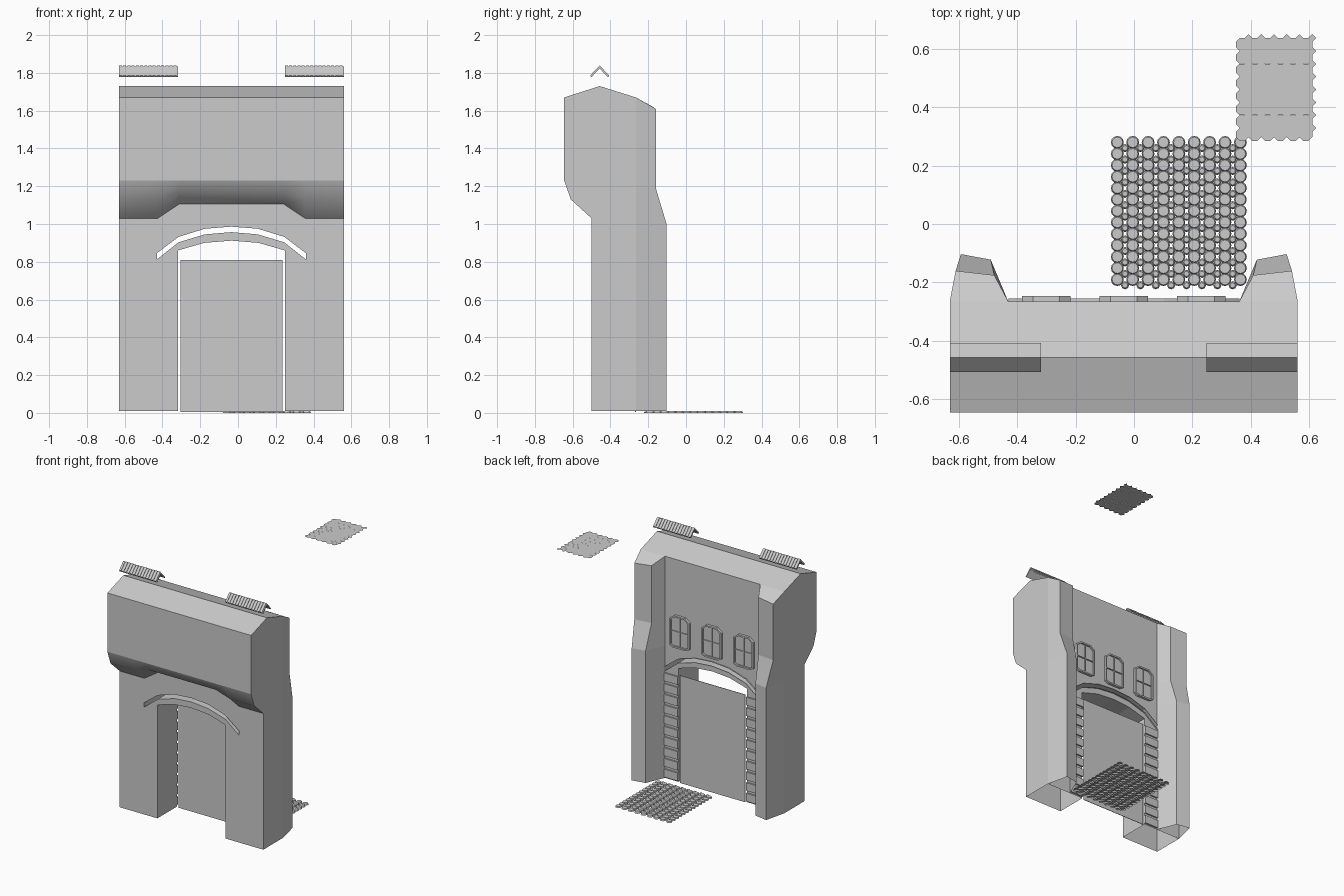
import bpy, bmesh
from math import pi, cos, sin

if "Cube" in bpy.data.objects:
    bpy.data.objects.remove(bpy.data.objects["Cube"])

CX = -0.035          # symmetry plane of the building
BACK = -0.265        # rear wall plane


def finish(bm, name, x=CX, normals=True):
    if normals:
        bmesh.ops.recalc_face_normals(bm, faces=bm.faces[:])
    me = bpy.data.meshes.new(name)
    bm.to_mesh(me)
    bm.free()
    ob = bpy.data.objects.new(name, me)
    ob.location.x = x
    bpy.context.collection.objects.link(ob)
    return ob


def loft(bm, rings, caps=True):
    """Skin closed rings of equal length; returns the side faces row by row."""
    vs = [[bm.verts.new(p) for p in r] for r in rings]
    n = len(rings[0])
    rows = [[bm.faces.new((a[i], a[(i + 1) % n], b[(i + 1) % n], b[i])) for i in range(n)]
            for a, b in zip(vs, vs[1:])]
    if caps:
        bm.faces.new(vs[0])
        bm.faces.new(vs[-1])
    return rows


def prism_y(bm, pts, y0, y1, caps=True):
    loft(bm, [[(x, y, z) for x, z in pts] for y in (y0, y1)], caps)


def box(bm, x0, x1, y0, y1, z0, z1):
    prism_y(bm, [(x0, z0), (x1, z0), (x1, z1), (x0, z1)], y0, y1)


def mirrored(half):
    """Arch line from right to left, given the right half ending on the centre."""
    return half + [(-x, z) for x, z in half[-2::-1]]


# Main wall: side profile swept across x, overhang lifts in the middle
bm = bmesh.new()
rings = []
for x, zb, zm in [(-.595, 1.03, 1.13), (-.39, 1.03, 1.13), (-.277, 1.105, 1.165),
                  (.277, 1.105, 1.165), (.39, 1.03, 1.13), (.595, 1.03, 1.13)]:
    prof = [(-.5, .01), (-.5, zb), (-.61, zm), (-.645, 1.23), (-.645, 1.67),
            (-.457, 1.73), (BACK, 1.67), (BACK, .01)]
    rings.append([(x, y, z) for y, z in prof])
for row in loft(bm, rings):
    row[1].smooth = row[2].smooth = True
wall = finish(bm, "gate_wall")

# Cut the gateway and the curved slot above it
opening = [(-.283, -.1), (.283, -.1)] + mirrored([(.283, .86), (.145, .90), (0, .912)])
slot = (mirrored([(.395, .845), (.28, .932), (.14, .975), (0, .986)])
        + mirrored([(.395, .812), (.28, .903), (.14, .945), (0, .957)])[::-1])
for name, pts in (("opening_cutter", opening), ("slot_cutter", slot)):
    bm = bmesh.new()
    prism_y(bm, pts, -.9, .2)
    cut = finish(bm, name)
    cut.hide_render = True
    mod = wall.modifiers.new(name, 'BOOLEAN')
    mod.object, mod.operation, mod.solver = cut, 'DIFFERENCE', 'EXACT'
dg = bpy.context.evaluated_depsgraph_get()
new = bpy.data.meshes.new_from_object(wall.evaluated_get(dg))
wall.modifiers.clear()
wall.data = new
for name in ("opening_cutter", "slot_cutter"):
    bpy.data.objects.remove(bpy.data.objects[name])

# The wall is open underneath
bm = bmesh.new()
bm.from_mesh(wall.data)
low = [f for f in bm.faces if all(v.co.z < .012 for v in f.verts)]
bmesh.ops.delete(bm, geom=low, context='FACES')
bm.to_mesh(wall.data)
bm.free()

# Rear buttresses, stepping in toward the top
for side, s in (("left", -1), ("right", 1)):
    bm = bmesh.new()
    rings = []
    for z, zo, zi, up in [(.01, .01, .01, 0), (1.0, 1.0, 1.0, 0),
                          (1.19, 1.19, 1.19, 1), (1.67, 1.61, 1.62, 1)]:
        xo, yo, xi, yi = (.575, -.16, .443, -.175) if up else (.557, -.103, .455, -.122)
        rings.append([(s * .595, BACK, z), (s * xo, yo, zo), (s * xi, yi, zi), (s * .395, BACK, z)])
    loft(bm, rings)
    bmesh.ops.recalc_face_normals(bm, faces=bm.faces[:])
    bm.faces.ensure_lookup_table()
    drop = [f for f in bm.faces if all(v.co.z < .012 for v in f.verts)
            or all(abs(v.co.y - BACK) < 1e-4 for v in f.verts)]
    bmesh.ops.delete(bm, geom=drop, context='FACES')
    finish(bm, side + "_buttress", normals=False)

# Raised lip around the slot at the rear
bm = bmesh.new()
prism_y(bm, slot, BACK - .005, -.254, caps=False)
finish(bm, "arch_lip")

# Door panel
bm = bmesh.new()
box(bm, -.27, .27, BACK - .004, BACK, .005, .81)
finish(bm, "door_panel")

# Stone blocks beside the gateway
bm = bmesh.new()
for s in (-1, 1):
    for i in range(10):
        z = .02 + i * .08
        a, b = sorted((s * .283, s * .395))
        box(bm, a, b, BACK - .002, -.254, z, z + .06)
finish(bm, "jamb_blocks")

# Three rear windows: framed panel with a cross bar
for i, cx in enumerate((-.265, 0, .265)):
    bm = bmesh.new()
    w = .0825
    outline = [(cx + x, z) for x, z in [(-w, 1.03), (-.055, 1.015), (.055, 1.015), (w, 1.03),
                                        (w, 1.225), (.045, 1.255), (-.045, 1.255), (-w, 1.225)]]
    prism_y(bm, outline, BACK - .002, -.246)
    bmesh.ops.recalc_face_normals(bm, faces=bm.faces[:])
    face = max(bm.faces, key=lambda f: f.calc_center_median().y)
    bmesh.ops.inset_individual(bm, faces=[face], thickness=.012)
    ext = bmesh.ops.extrude_discrete_faces(bm, faces=[face])["faces"][0]
    bmesh.ops.translate(bm, vec=(0, -.012, 0), verts=ext.verts[:])
    box(bm, cx - .003, cx + .003, -.26, -.251, 1.027, 1.243)
    box(bm, cx - .07, cx + .07, -.26, -.251, 1.132, 1.138)
    finish(bm, "window_%d" % (i + 1))

# Ridge tiles floating over both ends of the roof
for side, x0 in (("left", -.595), ("right", .283)):
    bm = bmesh.new()
    n, length = 14, .312
    step = length / n

    def chevron(xa, xb, lift):
        top = [(-.05, 1.782 + lift), (0, 1.834 + lift), (.05, 1.782 + lift)]
        pts = top + [(.044, 1.777), (0, 1.823), (-.044, 1.777)]
        loft(bm, [[(x, -.457 + y, z) for y, z in pts] for x in (xa, xb)])

    for i in range(n):
        x = x0 + i * step
        chevron(x, x + step * .7, .005)
        chevron(x + step * .7, x + step, 0)
    finish(bm, side + "_ridge_tiles")


def disc(bm, x, y, z, r, n, turn=0, skirt=None):
    """Flat polygon facing up, optionally with a sloping rim (radius, z)."""
    ring = lambda rr, zz: [bm.verts.new((x + rr * cos(turn + 2 * pi * k / n),
                                         y + rr * sin(turn + 2 * pi * k / n), zz)) for k in range(n)]
    top = ring(r, z)
    bm.faces.new(top)
    if skirt:
        low = ring(*skirt)
        for k in range(n):
            j = (k + 1) % n
            bm.faces.new((low[k], low[j], top[j], top[k]))


# Cobbled paving behind the gate
bm = bmesh.new()
for i in range(9):
    for j in range(13):
        x, y = -.057 + i * .0526, -.19 + j * .0391
        disc(bm, x, y, .01, .018, 12, skirt=(.022, 0))
        if i < 8:
            disc(bm, x + .0263, y - .0195, .007, .009, 8, skirt=(.014, 0))
finish(bm, "cobbled_paving", 0, normals=False)

# Floating sheet of octagon and diamond tiles
bm = bmesh.new()
for i in range(6):
    for j in range(8):
        x, y = .37 + i * .0436, .306 + j * .044
        disc(bm, x, y, 2, .0234, 8, turn=pi / 8)
        disc(bm, x + .0218, y + .022, 2, .0135, 4)
finish(bm, "octagon_tile_sheet", 0, normals=False)
